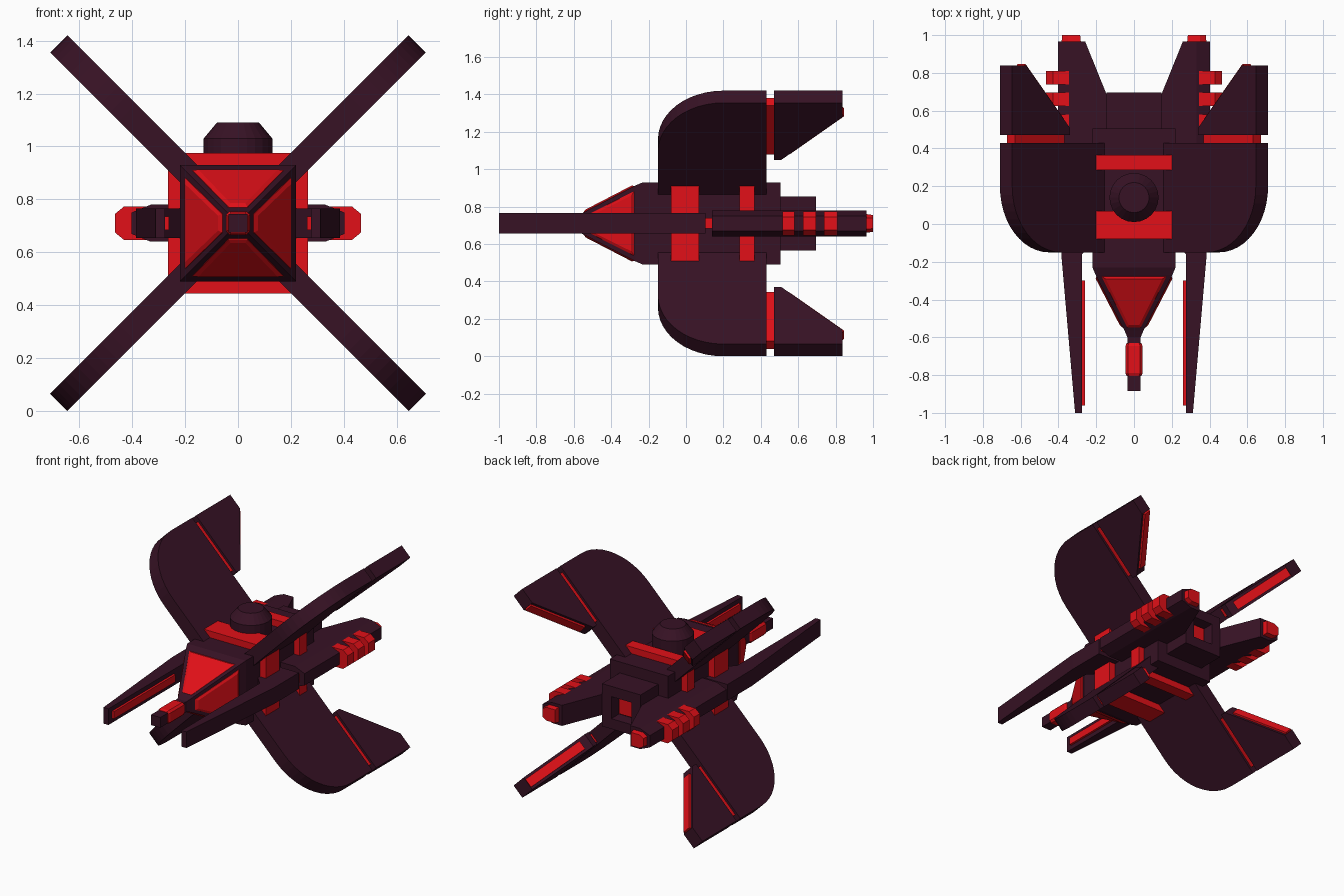
import bpy, bmesh, math
from mathutils import Vector

if "Cube" in bpy.data.objects:
    bpy.data.objects.remove(bpy.data.objects["Cube"])

ZC = 0.71  # height of the ship's long axis


def material(name, rgb):
    m = bpy.data.materials.new(name)
    m.diffuse_color = (*rgb, 1)
    m.use_nodes = True
    m.node_tree.nodes["Principled BSDF"].inputs["Base Color"].default_value = m.diffuse_color
    return m


DARK = material("dark_plum", (0.038, 0.006, 0.018))
RED = material("red", (0.76, 0.005, 0.009))


def loft(name, sections, mat):
    """Skin a list of equal-length closed sections and cap both ends."""
    bm = bmesh.new()
    rings = [[bm.verts.new(p) for p in s] for s in sections]
    n = len(rings[0])
    for a, b in zip(rings, rings[1:]):
        for i in range(n):
            j = (i + 1) % n
            bm.faces.new((a[i], a[j], b[j], b[i]))
    bm.faces.new(rings[0])
    bm.faces.new(rings[-1])
    bmesh.ops.recalc_face_normals(bm, faces=bm.faces)
    me = bpy.data.meshes.new(name)
    bm.to_mesh(me)
    bm.free()
    me.materials.append(mat)
    ob = bpy.data.objects.new(name, me)
    bpy.context.collection.objects.link(ob)
    return ob


def rect(x0, x1, hz, y):
    return [(x0, y, ZC - hz), (x1, y, ZC - hz), (x1, y, ZC + hz), (x0, y, ZC + hz)]


def square_loft(name, profile, mat):
    """Square sections along y from (y, half size) pairs."""
    return loft(name, [rect(-h, h, h, y) for y, h in profile], mat)


def octagon(h, flat, y):
    pts = [(flat, h), (h, flat), (h, -flat), (flat, -h),
           (-flat, -h), (-h, -flat), (-h, flat), (-flat, h)]
    return [(x, y, ZC + z) for x, z in pts]


# Hull with tapered nose cone and neck
square_loft("hull", [(0.505, 0.22), (-0.23, 0.22), (-0.27, 0.203), (-0.565, 0.05),
                     (-0.60, 0.035), (-0.65, 0.035)], DARK)

# Raised red window panels on the four nose faces
for k in range(4):
    c, s = round(math.cos(k * math.pi / 2)), round(math.sin(k * math.pi / 2))

    def panel(wide, narrow, y0, y1, lift):
        out = []
        for w, y in ((-wide, y0), (wide, y0), (narrow, y1), (-narrow, y1)):
            d = 0.203 - 0.153 * (-0.27 - y) / 0.295 + lift
            out.append((c * w + s * d, y, ZC - s * w + c * d))
        return out
    loft(f"nose_panel_{k}", [panel(0.175, 0.037, -0.275, -0.55, -0.01),
                             panel(0.172, 0.035, -0.278, -0.548, 0.002),
                             panel(0.150, 0.028, -0.29, -0.535, 0.010)], RED)

# Nose gun: red sleeve and dark muzzle
loft("gun_sleeve", [octagon(h, h * 0.7, y) for y, h in
                    ((-0.63, 0.038), (-0.645, 0.045), (-0.79, 0.045), (-0.805, 0.038))], RED)
square_loft("gun_muzzle", [(-0.80, 0.035), (-0.885, 0.035)], DARK)

# Red armour bands around the hull
for name, y0, y1 in (("front_band", -0.08, 0.07), ("rear_band", 0.285, 0.365)):
    loft(name, [octagon(0.265, 0.20, y0), octagon(0.265, 0.20, y1)], RED)

# Rear exhaust block with a recessed red core
square_loft("exhaust_block", [(0.50, 0.145), (0.695, 0.145), (0.695, 0.075), (0.62, 0.07)], DARK)
square_loft("exhaust_core", [(0.61, 0.068), (0.635, 0.06)], RED)

# Dome turret on top
loft("turret", [[(r * math.cos(a * math.tau / 24), 0.14 + r * math.sin(a * math.tau / 24), z)
                 for a in range(24)]
                for r, z in ((0.13, 0.92), (0.13, 1.03), (0.08, 1.09))], DARK)


def wing_slab(name, outline, h, sx, sz, mat):
    """Slab on a diagonal plane, outline given as (y, distance from axis)."""
    along = Vector((sx, 0, sz)).normalized()
    normal = Vector((-sx, 0, sz)).normalized()
    base = Vector((0, 0, ZC))
    return loft(name, [[base + along * r + normal * t + Vector((0, y, 0)) for y, r in outline]
                       for t in (-h, h)], mat)


# Four diagonal wings, each with hinge, tail flap and trim
R = 0.958
wing = [(0.43, 0.20), (-0.15, 0.20)]
for i in range(13):
    a = i / 12 * math.pi / 2
    wing.append((0.20 - 0.35 * math.cos(a), 0.59 + (R - 0.59) * math.sin(a)))
wing.append((0.43, R))
flap = [(0.47, 0.527), (0.51, 0.527), (0.838, 0.852), (0.838, R), (0.47, R)]
hinge = [(0.42, 0.55), (0.48, 0.55), (0.48, 0.92), (0.42, 0.92)]
trim = [(0.54, 0.57), (0.555, 0.553), (0.846, 0.841), (0.83, 0.86)]
for sx, side in ((1, "right"), (-1, "left")):
    for sz, level in ((1, "upper"), (-1, "lower")):
        tag = f"{level}_{side}"
        wing_slab(f"wing_{tag}", wing, 0.046, sx, sz, DARK)
        wing_slab(f"wing_flap_{tag}", flap, 0.046, sx, sz, DARK)
        wing_slab(f"wing_hinge_{tag}", hinge, 0.03, sx, sz, RED)
        wing_slab(f"flap_trim_{tag}", trim, 0.03, sx, sz, RED)


def pod(inner, outer, shoulder, hz, tip, y):
    """Hexagonal section with chamfered outer edge."""
    return [(inner, y, ZC - hz), (shoulder, y, ZC - hz), (outer, y, ZC - tip),
            (outer, y, ZC + tip), (shoulder, y, ZC + hz), (inner, y, ZC + hz)]


def mirrored(name, sections, mat):
    for sx, side in ((1, "right"), (-1, "left")):
        loft(f"{name}_{side}", [[(sx * x, y, z) for x, y, z in s] for s in sections], mat)


# Long forward prongs with red inner strips
mirrored("prong", [rect(0.275, 0.312, 0.055, -1.0), rect(0.275, 0.385, 0.055, -0.16),
                   rect(0.22, 0.385, 0.055, -0.10), rect(0.22, 0.385, 0.055, 0.105)], DARK)
mirrored("prong_strip", [rect(0.26, 0.28, 0.025, -0.96), rect(0.26, 0.28, 0.025, -0.30)], RED)
mirrored("prong_joint", [rect(0.22, 0.365, 0.028, 0.09), rect(0.22, 0.365, 0.028, 0.15)], RED)

# Side engines with red fins and tail tips
mirrored("engine", [pod(0.20, 0.403, 0.33, 0.07, 0.04, 0.14),
                    pod(0.07, 0.403, 0.33, 0.07, 0.04, 0.50),
                    pod(0.258, 0.403, 0.33, 0.07, 0.04, 0.965)], DARK)
mirrored("engine_tip", [pod(0.28, 0.385, 0.35, 0.052, 0.03, 0.95),
                        pod(0.285, 0.38, 0.35, 0.045, 0.028, 1.0)], RED)
for i, (y0, y1) in enumerate(((0.515, 0.58), (0.625, 0.695), (0.738, 0.81))):
    mirrored(f"engine_fin_{i}", [pod(0.305, 0.465, 0.43, 0.064, 0.035, y0),
                                 pod(0.305, 0.465, 0.43, 0.064, 0.035, y1)], RED)
